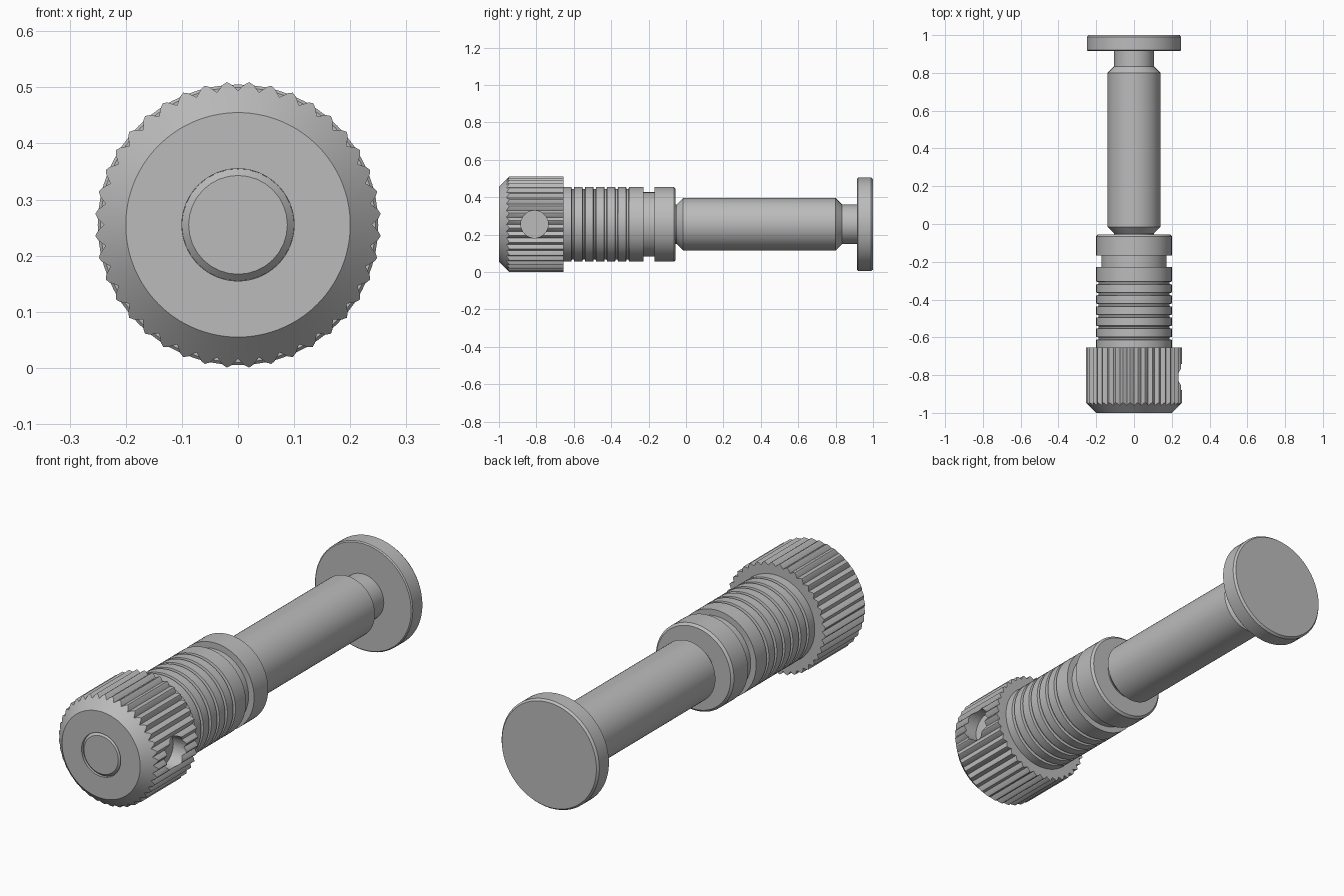
import bpy, bmesh, math

AXIS_Z = 0.255   # height of the long axis
TEETH = 40

cube = bpy.data.objects.get("Cube")
if cube:
    bpy.data.objects.remove(cube)

steel = bpy.data.materials.new("grey steel")
steel.use_nodes = True
grey = (0.5, 0.5, 0.5, 1)
steel.diffuse_color = grey
steel.node_tree.nodes["Principled BSDF"].inputs["Base Color"].default_value = grey


def loft(name, rings, angles):
    """Join rings of (y, radius) points around the long axis and cap both ends."""
    bm = bmesh.new()
    loops = [[bm.verts.new((r * math.cos(a), y, AXIS_Z + r * math.sin(a)))
              for (y, r), a in zip(ring, angles)] for ring in rings]
    n = len(angles)
    for low, high in zip(loops, loops[1:]):
        for i in range(n):
            j = (i + 1) % n
            bm.faces.new((low[i], low[j], high[j], high[i]))
    bm.faces.new(loops[0])
    bm.faces.new(loops[-1])
    bmesh.ops.recalc_face_normals(bm, faces=bm.faces)
    mesh = bpy.data.meshes.new(name)
    bm.to_mesh(mesh)
    bm.free()
    mesh.materials.append(steel)
    obj = bpy.data.objects.new(name, mesh)
    bpy.context.collection.objects.link(obj)
    return obj


def lathe(name, profile, sides=64):
    angles = [math.tau * i / sides for i in range(sides)]
    return loft(name, [[p] * sides for p in profile], angles)


def select_only(obj):
    bpy.ops.object.select_all(action='DESELECT')
    obj.select_set(True)
    bpy.context.view_layer.objects.active = obj


# Knurled knob: rounded teeth cut off by a conical front chamfer
tooth = [(0.0, 0.239), (0.049, 0.251), (0.0785, 0.255), (0.108, 0.251)]
angles, radii = [], []
for t in range(TEETH):
    for offset, radius in tooth:
        angles.append(math.tau * t / TEETH + offset)
        radii.append(radius)
count = len(radii)
knob = loft("knurled_knob", [
    [(-0.98, 0.1)] * count,
    [(-1.0, 0.1)] * count,
    [(-1.0, 0.2)] * count,
    [(r - 1.2, r) for r in radii],
    [(-0.655, r) for r in radii],
], angles)

# Round blind hole in the left side of the knob
bpy.ops.mesh.primitive_cylinder_add(vertices=32, radius=0.073, depth=0.2,
                                    location=(0.285, -0.81, AXIS_Z),
                                    rotation=(0, math.pi / 2, 0))
cutter = bpy.context.object
cutter.name = "hole_cutter"
cutter.hide_render = True
cutter.data.materials.append(steel)
cut = knob.modifiers.new("side_hole", 'BOOLEAN')
cut.operation = 'DIFFERENCE'
cut.solver = 'EXACT'
cut.object = cutter
select_only(knob)
bpy.ops.object.modifier_apply(modifier=cut.name)
bpy.data.objects.remove(cutter)

# Chamfered pin end set flush in the knob face
pin = lathe("pin_end", [(-1.0, 0.088), (-0.988, 0.1), (-0.97, 0.1)], 32)

# Sleeve with six narrow grooves, a wide neck and an end collar
profile = [(-0.66, 0.2)]
for g in range(6):
    y = -0.605 + 0.0585 * g
    profile += [(y - 0.008, 0.2), (y - 0.005, 0.188), (y + 0.005, 0.188), (y + 0.008, 0.2)]
profile += [(-0.227, 0.2), (-0.227, 0.172), (-0.168, 0.172), (-0.168, 0.2),
            (-0.065, 0.2), (-0.055, 0.19)]
sleeve = lathe("grooved_sleeve", profile)

# Plunger shaft with chamfered shoulders and a thinner neck
shaft = lathe("plunger_shaft", [(-0.06, 0.105), (-0.05, 0.105), (-0.015, 0.14),
                                (0.8, 0.14), (0.835, 0.105), (0.92, 0.105)])

# Flat end disc
disc = lathe("end_disc", [(0.915, 0.245), (0.92, 0.25), (0.99, 0.25), (1.0, 0.242)])

for part in (knob, pin, sleeve, shaft, disc):
    select_only(part)
    bpy.ops.object.shade_smooth_by_angle(angle=math.radians(25))
